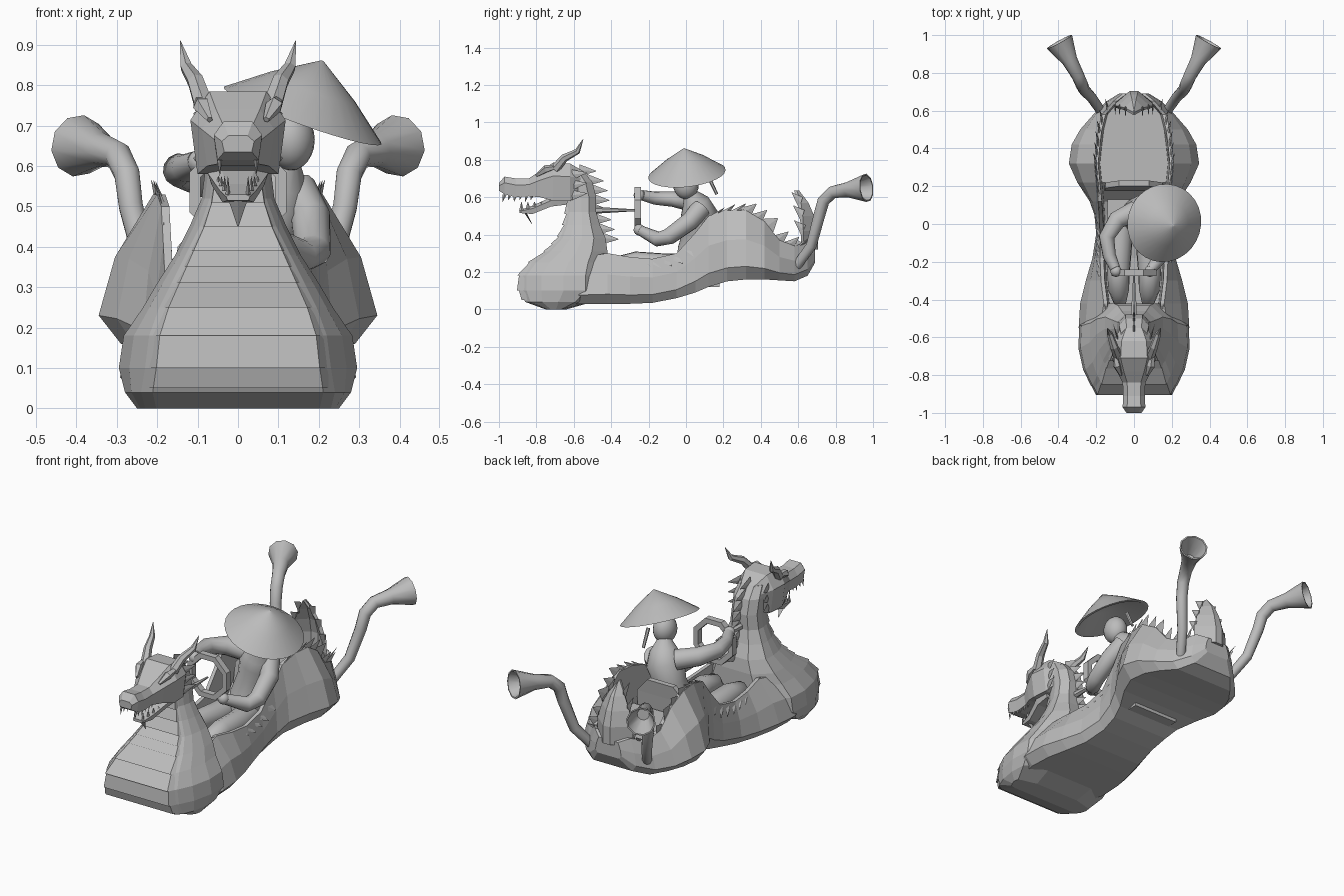
import bpy, bmesh, math
from mathutils import Vector, Quaternion

if "Cube" in bpy.data.objects:
    bpy.data.objects.remove(bpy.data.objects["Cube"])

grey = bpy.data.materials.new("plain_grey")
grey.use_nodes = True
grey.diffuse_color = (.5, .5, .5, 1)
grey.node_tree.nodes["Principled BSDF"].inputs["Base Color"].default_value = (.5, .5, .5, 1)


def finish(name, bm, smooth=False):
    bmesh.ops.recalc_face_normals(bm, faces=bm.faces)
    mesh = bpy.data.meshes.new(name)
    bm.to_mesh(mesh)
    bm.free()
    mesh.materials.append(grey)
    obj = bpy.data.objects.new(name, mesh)
    bpy.context.collection.objects.link(obj)
    for poly in mesh.polygons:
        poly.use_smooth = smooth
    if smooth:
        bpy.ops.object.select_all(action='DESELECT')
        obj.select_set(True)
        bpy.context.view_layer.objects.active = obj
        bpy.ops.object.shade_smooth_by_angle(angle=math.radians(50))
    return obj


def add_rings(bm, rings):
    """Bridge a list of equal point rings and cap both ends."""
    rows = [[bm.verts.new(p) for p in ring] for ring in rings]
    for low, high in zip(rows, rows[1:]):
        for i in range(len(low)):
            j = (i + 1) % len(low)
            bm.faces.new((low[i], low[j], high[j], high[i]))
    bm.faces.new(rows[0])
    bm.faces.new(rows[-1])


def loft(name, rings, smooth=False):
    bm = bmesh.new()
    add_rings(bm, rings)
    return finish(name, bm, smooth)


def mirrored(half):
    """Complete a ring from its +x half."""
    return half + [(-x, y, z) for x, y, z in reversed(half)]


def tube(name, points, radii, sides=12, smooth=True, hollow=False):
    points = [Vector(p) for p in points]
    rings, turn, last = [], Quaternion(), Vector((0, 0, 1))

    def circle(centre, r):
        return [centre + turn @ Vector((r * math.cos(a), r * math.sin(a), 0))
                for a in [math.tau * (i + .5) / sides for i in range(sides)]]
    for k, p in enumerate(points):
        way = (points[min(k + 1, len(points) - 1)] - points[max(k - 1, 0)]).normalized()
        turn = last.rotation_difference(way) @ turn
        last = way
        rings.append(circle(p, radii[k]))
    if hollow:
        rings += [circle(points[-1], radii[-1] * .9), circle(points[-2], radii[-2] * .75)]
    return loft(name, rings, smooth)


def spikes(name, items):
    """One object holding flat thorns: base centre, tip, half width vector."""
    bm = bmesh.new()
    for base, tip, along in items:
        base, tip, along = Vector(base), Vector(tip), Vector(along)
        thin = along.cross(tip - base).normalized() * .006
        add_rings(bm, [[p + (along * s), p + (thin * s), p - (along * s), p - (thin * s)]
                       for p, s in ((base, 1), (tip, .05))])
    return finish(name, bm)


def ball(name, centre, scale):
    bm = bmesh.new()
    bmesh.ops.create_uvsphere(bm, u_segments=20, v_segments=12, radius=1)
    for v in bm.verts:
        v.co = Vector(a * b + c for a, b, c in zip(v.co, scale, centre))
    return finish(name, bm, True)


def lookup(table, key):
    """Interpolate the rows of a table by its first column."""
    for a, b in zip(table, table[1:]):
        if a[0] <= key <= b[0]:
            t = (key - a[0]) / (b[0] - a[0])
            return [u + (v - u) * t for u, v in zip(a, b)]
    return table[-1]


# Hull: y, bottom, rim height, half width, rim half width
HULL = [(-.7, .03, .24, .25, .12), (-.55, .03, .28, .293, .18), (-.42, .03, .3, .285, .16),
        (-.3, .03, .28, .255, .175), (-.18, .035, .27, .22, .18), (-.05, .06, .3, .2, .18),
        (.05, .09, .41, .21, .185), (.12, .12, .5, .235, .19), (.22, .15, .53, .3, .2),
        (.32, .16, .53, .345, .21), (.42, .16, .47, .33, .2), (.5, .155, .37, .285, .19),
        (.58, .15, .34, .215, .17), (.65, .18, .36, .145, .11), (.69, .25, .34, .08, .06)]


def hull_ring(row):
    y, low, rim, wide, edge = row
    tall = rim - low
    floor = low + .09 if y < .2 else .32
    return mirrored([(.01, y, low), (wide * .84, y, low), (wide, y, low + tall * .19),
                     (wide + (edge - wide) * .3, y, low + tall * .58), (edge, y, rim),
                     (edge - .02, y, rim), (edge - .03, y, floor), (.01, y, floor)])


loft("hull", [hull_ring(row) for row in HULL])

# Chest and neck: z, front y, front half width, half width, back y
CHEST = [(0, -.75, .23, .25, -.64), (.04, -.86, .24, .28, -.5), (.1, -.89, .23, .295, -.42),
         (.18, -.89, .22, .283, -.42), (.25, -.835, .195, .235, -.42), (.31, -.75, .165, .2, -.42),
         (.38, -.68, .13, .155, -.43), (.45, -.65, .095, .12, -.46), (.52, -.635, .07, .09, -.48),
         (.6, -.635, .06, .08, -.48), (.68, -.65, .06, .08, -.5), (.74, -.66, .05, .07, -.55)]


def chest_ring(row):
    z, front, slim, wide, back = row
    deep = back - front
    return mirrored([(slim * .88, front, z), (slim, front + deep * .08, z),
                     (slim + (wide - slim) * .6, front + deep * .25, z), (wide, front + deep * .5, z),
                     (wide * .98, front + deep * .75, z), (wide * .55, back, z)])


loft("chest_and_neck", [chest_ring(row) for row in CHEST])

# Overlapping belly plates
bands = [.05, .1, .18, .25, .31, .35, .39, .45, .51, .57]
for low, high in zip(bands, bands[1:]):
    rings = []
    for z, lip in ((low, .014), (high, .003)):
        _, front, slim, _, _ = lookup(CHEST, z)
        rings.append(mirrored([(slim * .88, front - lip, z), (slim * .97, front + .03, z)]))
    loft("belly_plate", rings)


# Head and jaw: y, bottom, top, half width
def head_part(name, table):
    loft(name, [mirrored([(w * .6, y, high), (w, y, low + (high - low) * .65), (w * .85, y, low)])
                for y, low, high, w in table])


head_part("upper_head", [(-1, .635, .675, .04), (-.97, .615, .71, .06), (-.91, .6, .7, .058),
                         (-.84, .605, .7, .06), (-.78, .6, .74, .09), (-.71, .58, .785, .118),
                         (-.62, .58, .78, .11), (-.55, .62, .74, .07)])
head_part("lower_jaw", [(-.89, .515, .53, .03), (-.82, .51, .555, .045),
                        (-.72, .55, .6, .075), (-.64, .56, .63, .08)])
lengthwise = (0, .012, 0)
thorns = [((0, -.86, .52), (0, -.82, .45), (.025, 0, 0))]
for s in (1, -1):
    tube("horn", [(s * .085, -.7, .75), (s * .105, -.65, .81), (s * .128, -.58, .845),
                  (s * .143, -.55, .91)], [.026, .022, .016, .001], 6, False)
    tube("brow", [(s * .07, -.8, .715), (s * .09, -.75, .75), (s * .1, -.68, .765)],
         [.008, .022, .008], 5, False)
    for k in range(6):
        y = -.97 + k * .03
        thorns.append(((s * .045, y, .615), (s * .045, y - .01, .575 + .01 * (k % 2)), lengthwise))
    for k in range(4):
        x, y = s * (.025 + k * .008), -.88 + k * .035
        thorns.append(((x, y, .53 + k * .01), (x, y, .575), lengthwise))
    for k in range(3):
        z = .61 + k * .055
        thorns.append(((s * .085, -.61, z), (s * .11, -.53, z + .01), (0, 0, .028)))
spikes("teeth_and_cheek_thorns", thorns)

# Mane down the back of the neck
mane = []
for k in range(8):
    z = .38 + k * .052
    back = lookup(CHEST, z)[4]
    mane.append(((0, back - .02, z), (0, back + .07, z - .005), (0, 0, .032)))
spikes("mane", mane)

# Thorny frill along both rims
frill = []
for s in (1, -1):
    for k in range(19):
        y = -.42 + k * .057
        _, _, rim, _, edge = lookup(HULL, y)
        x = s * edge
        slope = lookup(HULL, y + .03)[2] - rim
        if y < -.02:
            tip = (x + s * .025, y + .06, rim - .05)
        else:
            tip = (x + s * .005, y + .055, rim + .035)
        frill.append(((x - s * .008, y, rim - .005), tip, (0, .03, slope)))
spikes("rim_frill", frill)

# Tail fan rising from the stern
TAIL = [(.32, .695, .11), (.42, .695, .11), (.5, .675, .085), (.57, .645, .05), (.635, .595, .004)]
loft("tail_fan", [mirrored([(w * .2, y + .01, z), (w, y - w * .6, z), (w * .85, y - w * .6 - .015, z),
                            (w * .2, y - .015, z)]) for z, y, w in TAIL])
spikes("tail_thorns", [((s * w * .9, y - w * .6, z), (s * w * .9, y - w * .6 - .05, z + .055), (0, .01, .03))
                       for s in (1, -1) for z, y, w in TAIL[:-1]])

# Flared exhaust pipes
for s in (1, -1):
    tube("exhaust_pipe", [(s * .17, .59, .23), (s * .225, .67, .34), (s * .265, .712, .5),
                          (s * .275, .735, .58), (s * .297, .785, .627), (s * .34, .865, .64),
                          (s * .395, .965, .65)],
         [.026, .028, .031, .033, .034, .042, .077], 10, True, True)

# Seat back and cushion
loft("seat_back", [mirrored([(w, .17 + t, z), (w, .2 + t, z)])
                   for z, w, t in ((.2, .16, 0), (.4, .15, .02), (.48, .08, .03))])
loft("seat_cushion", [mirrored([(.14, -.05, z), (.14, .18, z)]) for z in (.12, .22)])

# Octagonal steering wheel and column
bm = bmesh.new()
loop = []
for i in range(8):
    a = math.tau * (i + .5) / 8
    ring = [bm.verts.new((r * math.cos(a), y, .535 + r * math.sin(a)))
            for r, y in ((.13, -.275), (.13, -.24), (.1, -.24), (.1, -.275))]
    loop.append(ring)
for i in range(8):
    a, b = loop[i], loop[(i + 1) % 8]
    for j in range(4):
        bm.faces.new((a[j], b[j], b[(j + 1) % 4], a[(j + 1) % 4]))
finish("steering_wheel", bm)
tube("steering_column", [(0, -.48, .53), (0, -.27, .53)], [.018, .005], 6)

# Driver body and limbs
tube("torso", [(.02, .03, .2), (.03, .05, .32), (.05, .07, .42), (.08, .07, .51), (.1, .05, .57),
               (.12, .02, .62)], [.09, .095, .085, .1, .075, .035], 16)
for s in (1, -1):
    tube("leg", [(s * .06, .02, .24), (s * .075, -.12, .235), (s * .083, -.27, .25),
                 (s * .08, -.35, .235), (s * .075, -.41, .16)], [.06, .065, .06, .055, .035])
tube("right_arm", [(.01, .07, .55), (-.09, .02, .575), (-.145, -.07, .59), (-.13, -.17, .595),
                   (-.1, -.235, .61)], [.055, .05, .042, .035, .028])
tube("left_arm", [(.14, .08, .54), (.18, .02, .47), (.185, -.09, .39), (.16, -.15, .375),
                  (.09, -.24, .42)], [.055, .05, .045, .04, .028])
ball("right_hand", (-.095, -.25, .61), (.03, .03, .03))
ball("left_hand", (.085, -.25, .425), (.03, .03, .03))

# Driver head, braid and tilted cone hat
ball("driver_head", (.13, 0, .665), (.06, .068, .076))
tube("braid", [(.15, .12, .71), (.15, .165, .615)], [.01, .008], 6)
centre = Vector((.16, .005, .725))
lean = Vector((.34, -.11, .94)).normalized()
tube("cone_hat", [centre + lean * t for t in (.145, .075, 0)], [.003, .112, .208], 28, True, True)
